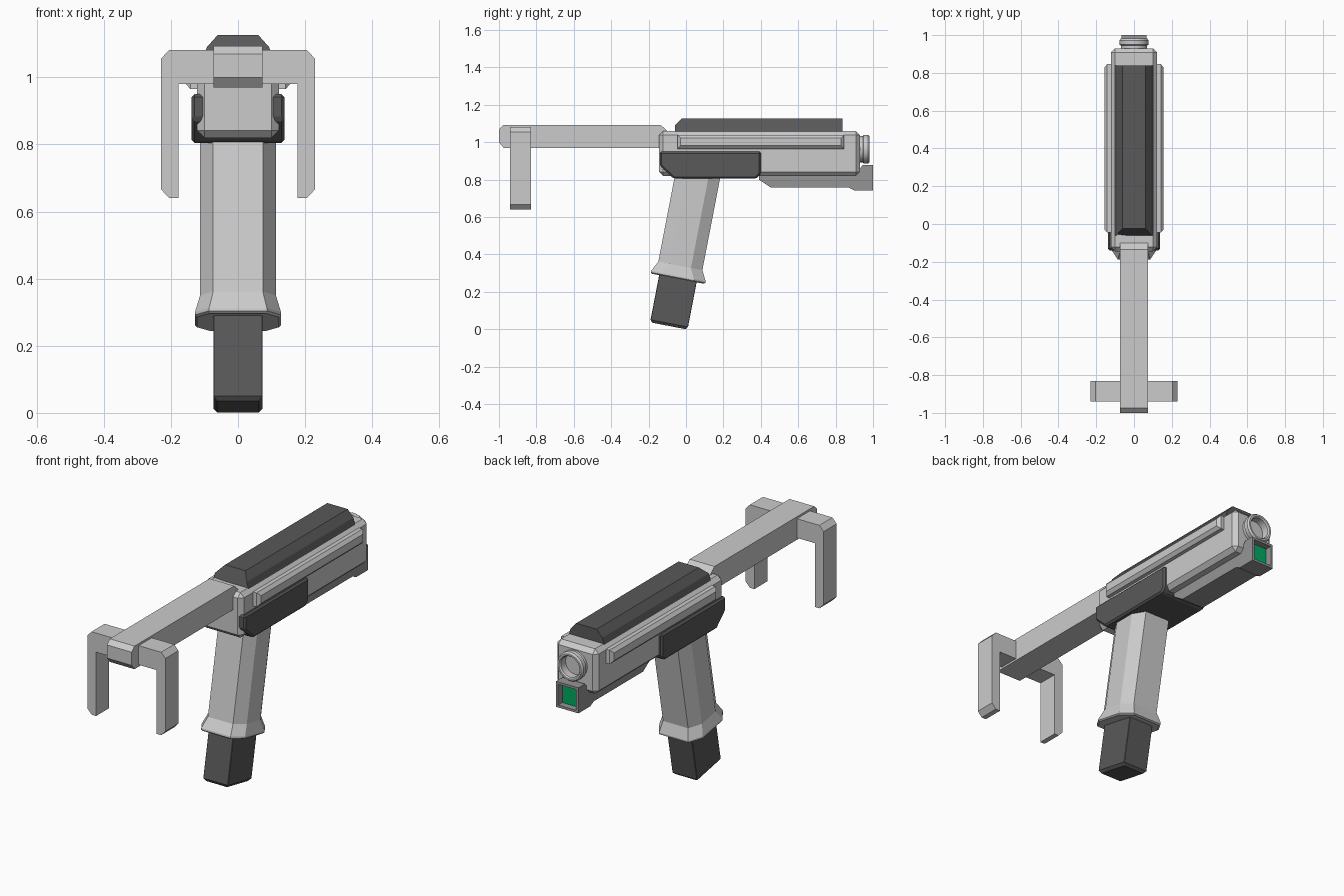
import bpy, bmesh, math
from mathutils import Matrix, Vector

if "Cube" in bpy.data.objects:
    bpy.data.objects.remove(bpy.data.objects["Cube"])


def material(name, colour):
    m = bpy.data.materials.new(name)
    m.diffuse_color = colour
    m.use_nodes = True
    m.node_tree.nodes["Principled BSDF"].inputs["Base Color"].default_value = m.diffuse_color
    return m


GREEN = material("green", (0.0, 0.4, 0.12, 1))
DARK = material("dark_grey", (0.1, 0.1, 0.1, 1))


def loft(name, rings, mat=None, matrix=None, bevel=0.0):
    """Skin a list of matching point rings and cap both ends."""
    bm = bmesh.new()
    vs = [[bm.verts.new(p) for p in r] for r in rings]
    n = len(vs[0])
    for a, b in zip(vs, vs[1:]):
        for i in range(n):
            j = (i + 1) % n
            bm.faces.new((a[i], a[j], b[j], b[i]))
    bm.faces.new(vs[0])
    bm.faces.new(vs[-1])
    bmesh.ops.recalc_face_normals(bm, faces=bm.faces)
    if bevel:
        bmesh.ops.bevel(bm, geom=list(bm.edges), offset=bevel, segments=1,
                        affect='EDGES', profile=0.5)
    if matrix:
        bm.transform(matrix)
    me = bpy.data.meshes.new(name)
    bm.to_mesh(me)
    bm.free()
    ob = bpy.data.objects.new(name, me)
    bpy.context.collection.objects.link(ob)
    if mat:
        me.materials.append(mat)
    return ob


def side_prism(name, yz, hx, **kw):
    return loft(name, [[(x, y, z) for y, z in yz] for x in (-hx, hx)], **kw)


def rect(y0, y1, z0, z1):
    return [(y0, z0), (y1, z0), (y1, z1), (y0, z1)]


def octagon(hx, hy, cx, cy, t):
    return [(sx * x, sy * y, t) for sx, sy, pts in (
        (1, 1, ((hx, hy - cy), (hx - cx, hy))),
        (-1, 1, ((hx - cx, hy), (hx, hy - cy))),
        (-1, -1, ((hx, hy - cy), (hx - cx, hy))),
        (1, -1, ((hx - cx, hy), (hx, hy - cy)))) for x, y in pts]


# Receiver and the dark housing above the grip
side_prism("receiver", rect(-0.145, 0.93, 0.82, 1.06), 0.122, bevel=0.022)
side_prism("grip_housing", [(-0.14, 0.875), (-0.065, 0.805), (0.375, 0.805),
           (0.4, 0.83), (0.4, 0.95), (-0.14, 0.95)], 0.138, mat=DARK, bevel=0.009)

# Faceted top cover with sloping rear
half = [(0.108, 1.045), (0.093, 1.09), (0.06, 1.127)]
section = half + [(-x, z) for x, z in reversed(half)]
loft("top_cover", [[(x, -0.06 + (max(0, z - 1.09)), z) for x, z in section],
                   [(x, 0.838, z) for x, z in section]], mat=DARK)

# Raised side rails
for side, name in ((1, "right_rail"), (-1, "left_rail")):
    steps = [(0.11, 0), (0.142, 0), (0.157, 0.017)]
    loft(name, [[(side * x, y, z) for y, z in
                 rect(-0.046 + d, 0.846 - d, 0.965 + d, 1.04 - d)] for x, d in steps])

# Stock bar and forked shoulder rest
side_prism("stock_bar", [(-1, 1.0), (-0.975, 0.97), (-0.1, 0.97), (-0.1, 1.06),
           (-0.135, 1.093), (-0.975, 1.093), (-1, 1.07)], 0.073)
fork = [(0.178, 0.98), (0.178, 0.64), (0.205, 0.64), (0.23, 0.667),
        (0.23, 1.055), (0.205, 1.082)]
fork += [(-x, z) for x, z in reversed(fork)]
loft("shoulder_rest", [[(x, y, z) for x, z in fork] for y in (-0.94, -0.83)])

# Under-barrel rail ending in a light block with a recessed front
under = side_prism("under_rail", [(0.39, 0.85), (0.39, 0.8), (0.455, 0.757), (0.87, 0.757),
                   (0.9, 0.742), (1.0, 0.742), (1.0, 0.878), (0.945, 0.878), (0.92, 0.85)], 0.066)
bm = bmesh.new()
bm.from_mesh(under.data)
front = max(bm.faces, key=lambda f: f.calc_center_median().y)
bmesh.ops.inset_region(bm, faces=[front], thickness=0.018)
bmesh.ops.inset_region(bm, faces=[front], thickness=0.0001, depth=0)
bmesh.ops.translate(bm, verts=front.verts, vec=(0, -0.035, 0))
front.material_index = 1
bm.to_mesh(under.data)
bm.free()
under.data.materials.append(material("grey", (0.3, 0.3, 0.3, 1)))
under.data.materials.append(GREEN)

# Lathed hollow muzzle
N = 32
muzzle = loft("muzzle", [[(r * math.cos(2 * math.pi * i / N), y,
                           0.963 + r * math.sin(2 * math.pi * i / N)) for i in range(N)]
              for r, y in ((0.07, 0.91), (0.07, 0.945), (0.077, 0.95), (0.077, 0.972),
                           (0.07, 0.982), (0.061, 0.982), (0.055, 0.975), (0.055, 0.935))])
bpy.context.view_layer.objects.active = muzzle
muzzle.select_set(True)
bpy.ops.object.shade_smooth_by_angle(angle=math.radians(30))

# Raked grip, flared collar and magazine, built upright then tilted
tilt = Matrix.Translation(Vector((0, -0.092, 0.018))) @ Matrix.Rotation(-math.radians(10.9), 4, 'X')
loft("grip", [octagon(0.113, 0.12, 0.039, 0.062, t) for t in (0.3, 0.84)], matrix=tilt)
loft("grip_collar", [octagon(0.122, 0.14, 0.04, 0.06, 0.257),
                     octagon(0.128, 0.148, 0.042, 0.064, 0.263),
                     octagon(0.128, 0.148, 0.042, 0.064, 0.272),
                     octagon(0.113, 0.12, 0.039, 0.062, 0.327)], matrix=tilt)
loft("magazine", [octagon(0.062, 0.09, 0.002, 0.002, 0.0),
                  octagon(0.073, 0.102, 0.002, 0.002, 0.014),
                  octagon(0.073, 0.102, 0.002, 0.002, 0.3)], mat=DARK, matrix=tilt)
